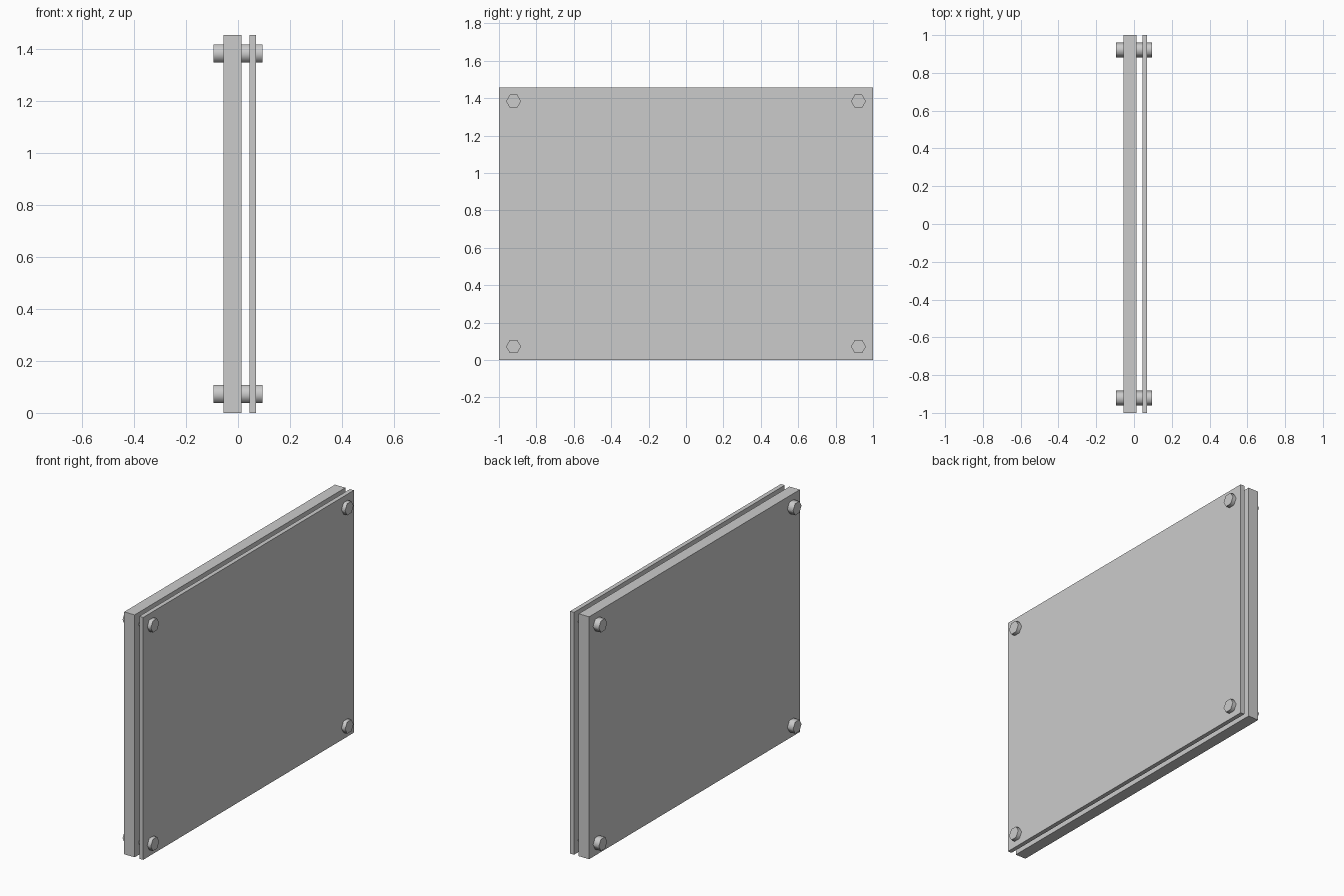
import bpy
from math import radians, pi

if "Cube" in bpy.data.objects:
    bpy.data.objects.remove(bpy.data.objects["Cube"])

HEIGHT = 1.456      # panel height (z)
BOLT_Y = 0.922      # bolt offset from the centre
INSET = 0.072       # bolt distance from top and bottom edges


def panel(name, x0, x1):
    bpy.ops.mesh.primitive_cube_add(size=1, location=((x0 + x1) / 2, 0, HEIGHT / 2))
    ob = bpy.context.object
    ob.name = name
    ob.scale = (x1 - x0, 2, HEIGHT)
    bpy.ops.object.transform_apply(location=False, rotation=False, scale=True)


def bolt(name, y, z):
    # Hexagonal rod along x, corners pointing sideways in y
    bpy.ops.mesh.primitive_cylinder_add(vertices=6, radius=0.04, depth=0.188)
    ob = bpy.context.object
    ob.name = name
    ob.rotation_euler = (0, pi / 2, 0)
    bpy.ops.object.transform_apply(location=False, rotation=True, scale=False)
    ob.location = (0, y, z)
    bpy.ops.object.shade_smooth_by_angle(angle=radians(65))


# Thick backing board and thin cover sheet
panel("backing_board", -0.056, 0.013)
panel("cover_sheet", 0.044, 0.070)

# Stand-off bolts through the four corners
for side, y in (("left", -BOLT_Y), ("right", BOLT_Y)):
    for level, z in (("lower", INSET), ("upper", HEIGHT - INSET)):
        bolt(f"{level}_{side}_bolt", y, z)

# Turn the hexagons so a corner points along y
for ob in bpy.data.objects:
    if ob.name.endswith("bolt"):
        width_y = max(v.co.y for v in ob.data.vertices)
        if width_y < 0.039:
            ob.rotation_euler = (radians(30), 0, 0)
